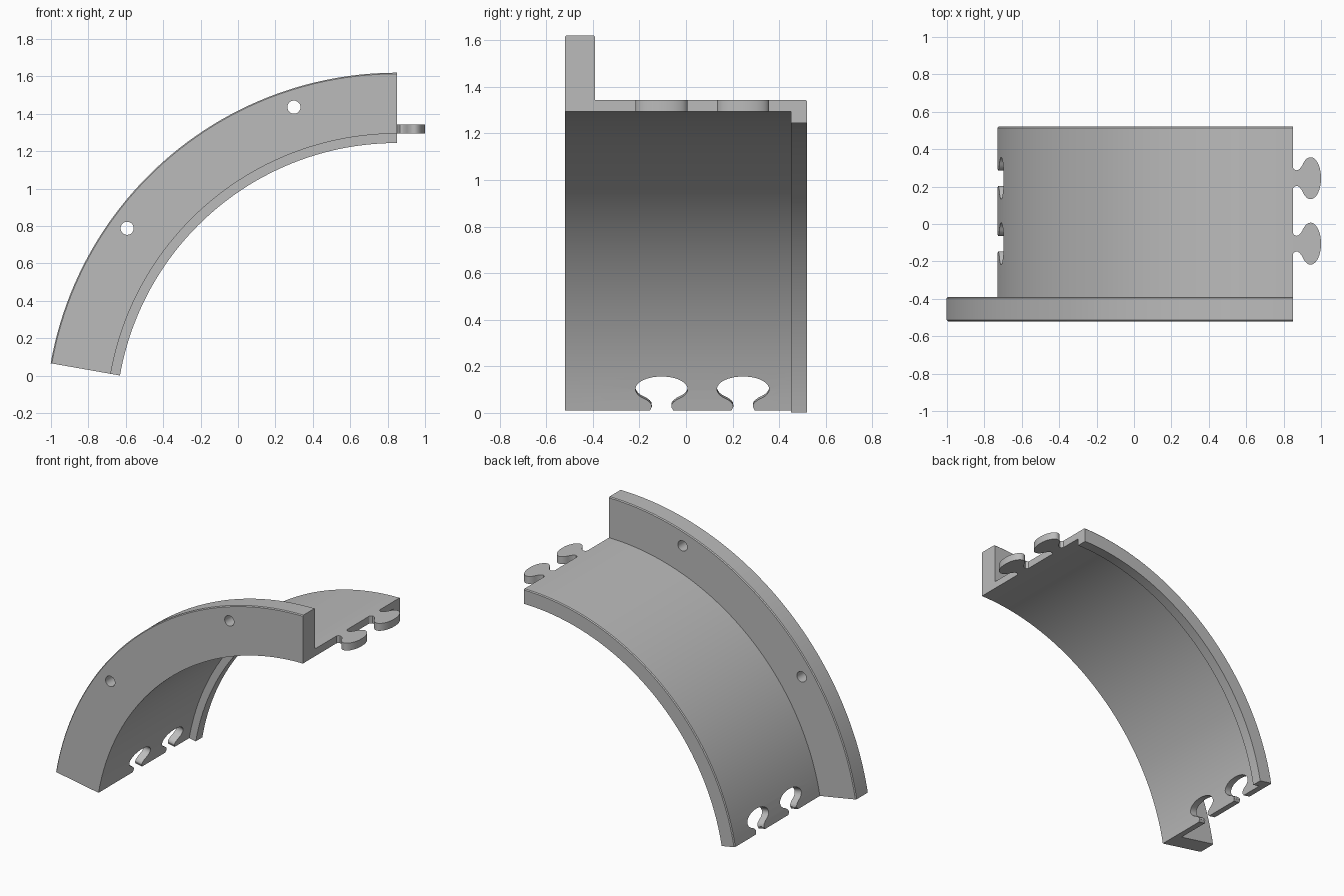
import bpy, bmesh
from math import sin, cos, pi, radians
from mathutils import Matrix, Vector

if "Cube" in bpy.data.objects:
    bpy.data.objects.remove(bpy.data.objects["Cube"], do_unlink=True)

CENTRE = Vector((0.85, 0, -0.26))
SPAN = 80
SEGMENTS = 48
R_LIP, R_IN, R_OUT, R_FLANGE = 1.504, 1.554, 1.604, 1.88
HALF = 0.52
TAB_Y = (-0.105, 0.245)

grey = bpy.data.materials.new("grey")
grey.use_nodes = True
grey.diffuse_color = (0.5, 0.5, 0.5, 1)
grey.node_tree.nodes["Principled BSDF"].inputs["Base Color"].default_value = (0.5, 0.5, 0.5, 1)


def sweep(name, rings):
    """Skin a closed solid through matching rings of points."""
    bm = bmesh.new()
    loops = [[bm.verts.new(p) for p in ring] for ring in rings]
    n = len(loops[0])
    for a, b in zip(loops, loops[1:]):
        for i in range(n):
            j = (i + 1) % n
            bm.faces.new((a[i], a[j], b[j], b[i]))
    bm.faces.new(loops[0])
    bm.faces.new(loops[-1][::-1])
    bmesh.ops.recalc_face_normals(bm, faces=bm.faces)
    mesh = bpy.data.meshes.new(name)
    bm.to_mesh(mesh)
    bm.free()
    mesh.materials.append(grey)
    ob = bpy.data.objects.new(name, mesh)
    bpy.context.collection.objects.link(ob)
    return ob


def on_arc(y, r, degrees):
    a = radians(degrees)
    return CENTRE + Vector((-r * sin(a), y, r * cos(a)))


def tab(name, yc, r0, r1):
    """Mushroom-shaped connector: waisted neck and oval head."""
    half = [(0, .056), (.006, .047), (.016, .042), (.026, .043), (.036, .05)]
    for i in range(21):
        t = radians(37) + (pi - radians(37)) * i / 20
        half.append((.094 - .056 * cos(t), .112 * sin(t)))
    half[-1] = (.15, 0)
    outline = half + [(u, -v) for u, v in half[-2::-1]]
    return sweep(name, [[CENTRE + Vector((u, yc + v, r)) for u, v in outline]
                        for r in (r0, r1)])


# Curved shell with front flange and inward rear lip, swept from one profile
c = 0.006
profile = [(-HALF, R_IN), (HALF - .07, R_IN), (HALF - .07, R_LIP), (HALF, R_LIP),
           (HALF, R_OUT - c), (HALF - c, R_OUT), (-.39, R_OUT),
           (-.39, R_FLANGE - c), (-.39 - c, R_FLANGE),
           (-HALF + c, R_FLANGE), (-HALF, R_FLANGE - c)]
body = sweep("arch_segment", [[on_arc(y, r, SPAN * i / SEGMENTS) for y, r in profile]
                              for i in range(SEGMENTS + 1)])

# Cutters: bolt holes in the flange and sockets at the lower end
cutters = []
for degrees in (18, 54):
    mid = on_arc(0, 1.783, degrees)
    rings = [[mid + Vector((.035 * cos(k * pi / 16), y, .035 * sin(k * pi / 16)))
              for k in range(32)] for y in (-.6, -.3)]
    cutters.append(sweep("hole_cutter", rings))
turn = (Matrix.Translation(CENTRE) @ Matrix.Rotation(-radians(SPAN), 4, 'Y')
        @ Matrix.Translation(-CENTRE))
for yc in TAB_Y:
    cutter = tab("socket_cutter", yc, 1.5, 1.7)
    # Overlap the end face slightly so the opening is cut cleanly
    for v in cutter.data.vertices:
        if v.co.x < CENTRE.x + .001:
            v.co.x -= .01
    cutter.data.transform(turn)
    cutters.append(cutter)

for cutter in cutters:
    cutter.hide_render = True
    mod = body.modifiers.new("cut", 'BOOLEAN')
    mod.operation = 'DIFFERENCE'
    mod.solver = 'EXACT'
    mod.object = cutter
bpy.context.view_layer.update()
cut_mesh = bpy.data.meshes.new_from_object(
    body.evaluated_get(bpy.context.evaluated_depsgraph_get()))
body.modifiers.clear()
body.data = cut_mesh
for cutter in cutters:
    bpy.data.objects.remove(cutter, do_unlink=True)

# Connector tabs on the upper end
parts = [body] + [tab(f"connector_tab_{i + 1}", yc, R_IN, R_OUT)
                  for i, yc in enumerate(TAB_Y)]

# Smooth curves, crisp edges
bpy.ops.object.select_all(action='DESELECT')
for ob in parts:
    ob.select_set(True)
bpy.context.view_layer.objects.active = body
bpy.ops.object.shade_smooth_by_angle(angle=radians(30))
